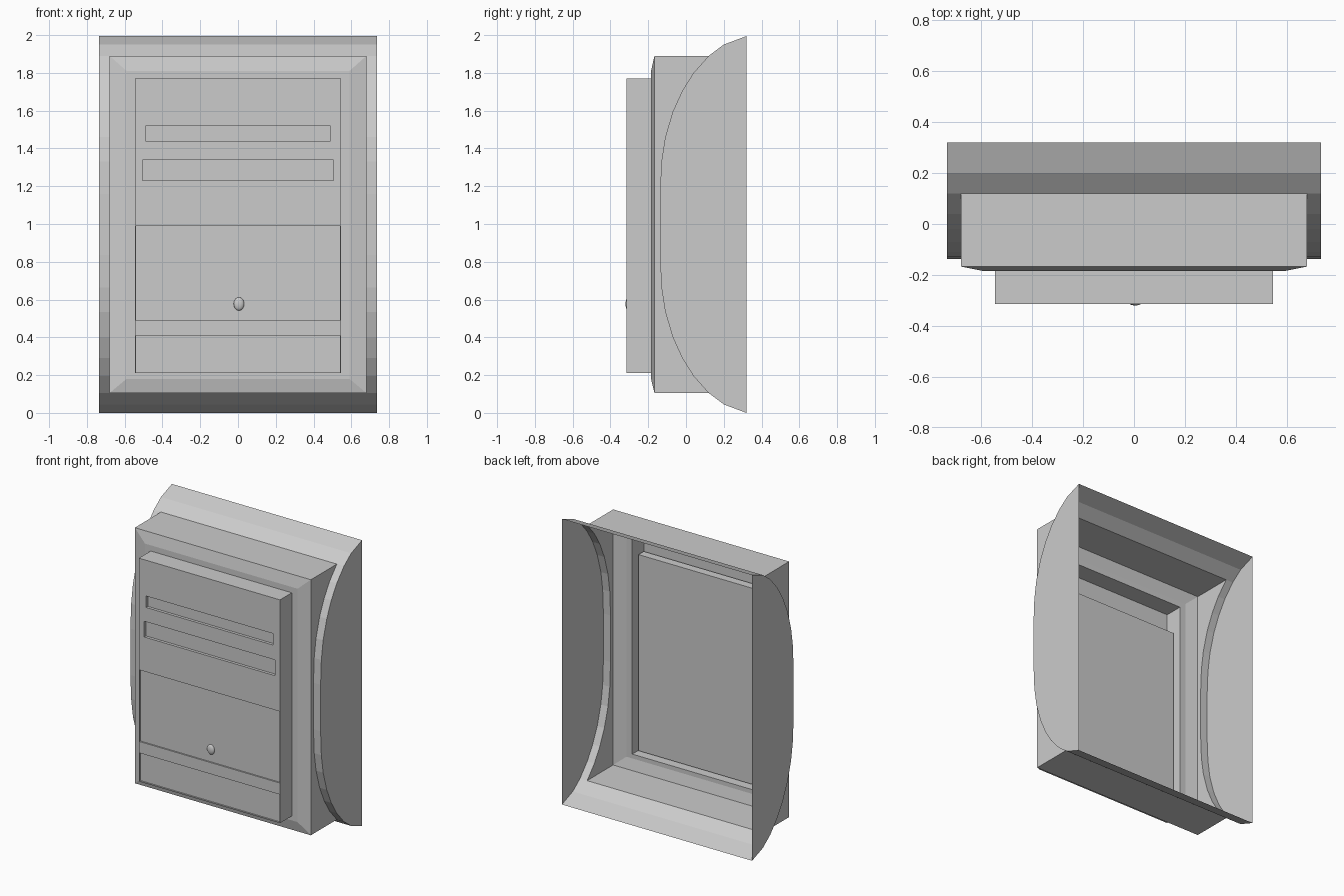
import bpy
import bmesh

cube = bpy.data.objects.get("Cube")
if cube:
    bpy.data.objects.remove(cube)

# One plain grey for everything
grey = bpy.data.materials.new("light grey")
grey.use_nodes = True
colour = (0.6, 0.6, 0.6, 1)
grey.diffuse_color = colour
grey.node_tree.nodes["Principled BSDF"].inputs["Base Color"].default_value = colour


def finish(name, bm):
    bmesh.ops.remove_doubles(bm, verts=bm.verts, dist=0.0005)
    bmesh.ops.recalc_face_normals(bm, faces=bm.faces)
    mesh = bpy.data.meshes.new(name)
    bm.to_mesh(mesh)
    bm.free()
    mesh.materials.append(grey)
    obj = bpy.data.objects.new(name, mesh)
    bpy.context.collection.objects.link(obj)
    return obj


def face(bm, points):
    bm.faces.new([bm.verts.new(p) for p in points])


def loft(bm, loops, cap=False):
    """Join rectangles (x0, x1, z0, z1, y) in order, optionally closing the last."""
    rings = []
    for x0, x1, z0, z1, y in loops:
        corners = [(x0, z0), (x1, z0), (x1, z1), (x0, z1)]
        rings.append([bm.verts.new((x, y, z)) for x, z in corners])
    for a, b in zip(rings, rings[1:]):
        for i in range(4):
            j = (i + 1) % 4
            bm.faces.new((a[i], a[j], b[j], b[i]))
    if cap:
        bm.faces.new(rings[-1])


# Side outline of the curved housing, upper half then mirrored
HEIGHT = 1.995
upper = [(0.32, HEIGHT), (0.20, 1.95), (0.12, 1.89), (0.04, 1.80), (-0.02, 1.705),
         (-0.07, 1.595), (-0.11, 1.46), (-0.13, 1.33), (-0.138, 1.16)]
profile = upper + [(y, HEIGHT - z) for y, z in reversed(upper)]
W = 0.735
FX, FZ0, FZ1 = 0.68, HEIGHT - 1.89, 1.89
FRONT, BEZEL, RIM = -0.315, -0.185, -0.167
PX, PZ0, PZ1 = 0.545, 0.21, 1.77

# Curved housing skin, open at the back, with a window for the frame
bm = bmesh.new()
for (ya, za), (yb, zb) in zip(profile, profile[1:]):
    in_window = FZ0 < (za + zb) / 2 < FZ1
    spans = [(-W, -FX), (FX, W)] if in_window else [(-W, W)]
    for x0, x1 in spans:
        face(bm, [(x0, ya, za), (x1, ya, za), (x1, yb, zb), (x0, yb, zb)])
finish("curved_housing", bm)

# Flat end plates
for side, name in ((-1, "right_end_plate"), (1, "left_end_plate")):
    bm = bmesh.new()
    face(bm, [(side * W, y, z) for y, z in profile])
    finish(name, bm)

# Frame walls running back to the housing, bevelled rim and bezel
bm = bmesh.new()
window = [(y, z) for y, z in profile if FZ0 - 0.001 <= z <= FZ1 + 0.001]
for x in (-FX, FX):
    for (ya, za), (yb, zb) in zip(window, window[1:]):
        face(bm, [(x, ya, za), (x, RIM, za), (x, RIM, zb), (x, yb, zb)])
for y, z in (window[0], window[-1]):
    face(bm, [(-FX, y, z), (FX, y, z), (FX, RIM, z), (-FX, RIM, z)])
loft(bm, [(-FX, FX, FZ0, FZ1, RIM),
          (-0.59, 0.59, 0.18, 1.81, BEZEL),
          (-PX, PX, PZ0, PZ1, BEZEL)])
finish("front_frame", bm)

# Raised panel with shallow recesses: band limits, then recess and depth
bm = bmesh.new()
loft(bm, [(-PX, PX, PZ0, PZ1, BEZEL), (-PX, PX, PZ0, PZ1, FRONT)])
bands = [
    (PZ0, 0.45, 0.54, 0.214, 0.41, 0.01),
    (0.45, 1.10, 0.54, 0.49, 0.99, 0.01),
    (1.10, 1.39, 0.505, 1.23, 1.34, 0.02),
    (1.39, PZ1, 0.49, 1.44, 1.52, 0.02),
]
for z0, z1, rx, r0, r1, depth in bands:
    loft(bm, [(-PX, PX, z0, z1, FRONT),
              (-rx, rx, r0, r1, FRONT),
              (-rx, rx, r0, r1, FRONT + depth)], cap=True)
finish("raised_panel", bm)

# Backing block inside the panel
bm = bmesh.new()
loft(bm, [(-0.53, 0.53, 0.22, 1.59, -0.29),
          (-0.53, 0.53, 0.22, 1.59, -0.232)], cap=True)
finish("backing_block", bm)

# Small rounded door knob
bm = bmesh.new()
bmesh.ops.create_uvsphere(bm, u_segments=16, v_segments=10, radius=1)
bmesh.ops.scale(bm, vec=(0.028, 0.014, 0.035), verts=bm.verts)
bmesh.ops.translate(bm, vec=(0.005, FRONT + 0.009, 0.577), verts=bm.verts)
knob = finish("door_knob", bm)
for poly in knob.data.polygons:
    poly.use_smooth = True
